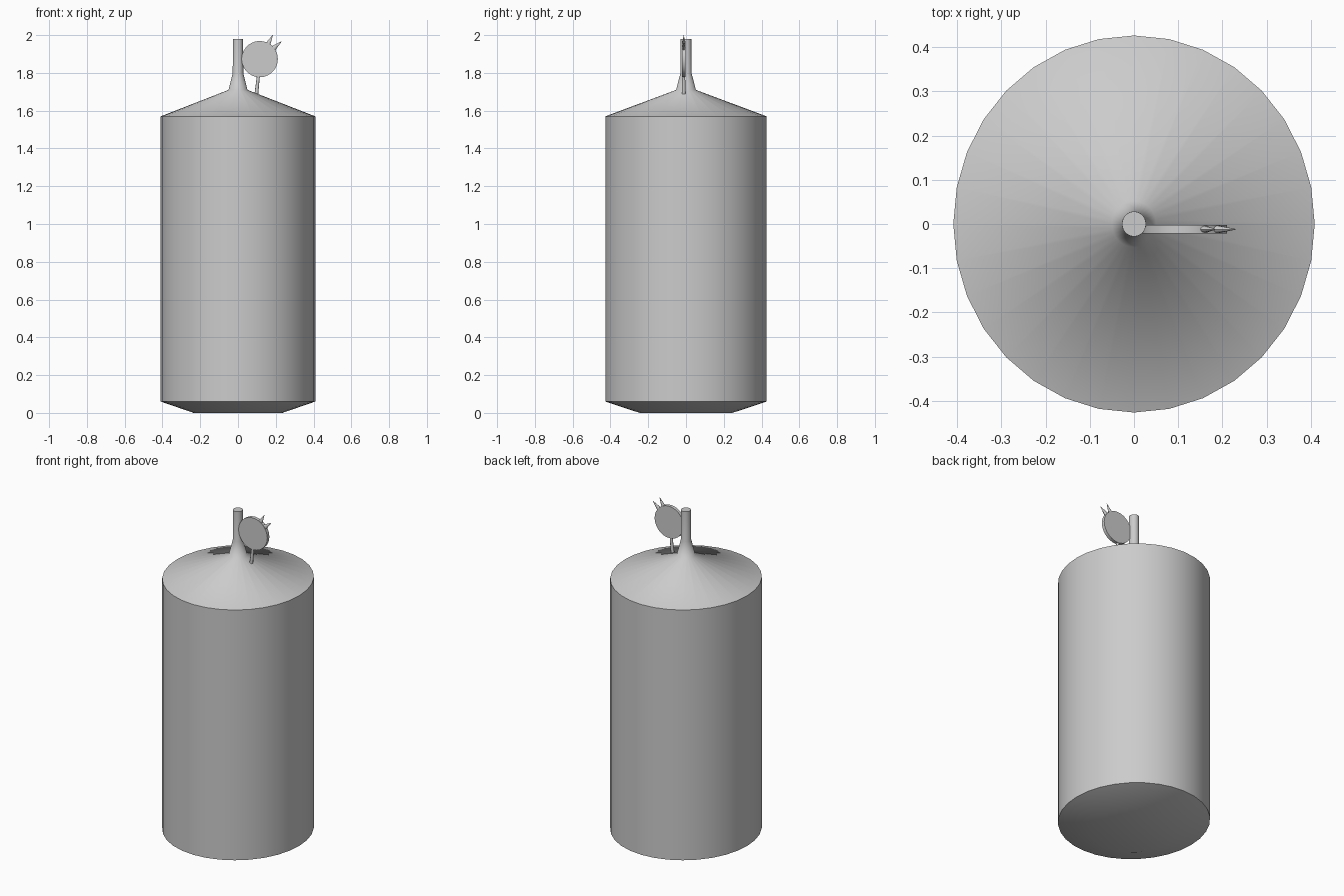
import bpy, bmesh, math
from mathutils import Vector, Matrix

if "Cube" in bpy.data.objects:
    bpy.data.objects.remove(bpy.data.objects["Cube"])


def finish(name, bm, angle=None):
    bmesh.ops.recalc_face_normals(bm, faces=bm.faces)
    mesh = bpy.data.meshes.new(name)
    bm.to_mesh(mesh)
    bm.free()
    obj = bpy.data.objects.new(name, mesh)
    bpy.context.collection.objects.link(obj)
    bpy.ops.object.select_all(action='DESELECT')
    obj.select_set(True)
    bpy.context.view_layer.objects.active = obj
    if angle is None:
        bpy.ops.object.shade_smooth()
    else:
        bpy.ops.object.shade_smooth_by_angle(angle=math.radians(angle))
    return obj


def lathe(name, profile, sides, sy=1.0, angle=None):
    bm = bmesh.new()
    rings = []
    for r, z in profile:
        rings.append([bm.verts.new((r * math.cos(2 * math.pi * i / sides),
                                    sy * r * math.sin(2 * math.pi * i / sides), z))
                      for i in range(sides)])
    for a, b in zip(rings, rings[1:]):
        for i in range(sides):
            j = (i + 1) % sides
            bm.faces.new((a[i], a[j], b[j], b[i]))
    bm.faces.new(rings[0])
    bm.faces.new(rings[-1])
    return finish(name, bm, angle)


def taper(name, p0, p1, r0, r1, sides, flat=1.0):
    """Cone or cylinder from p0 to p1, flattened along y."""
    p0, p1 = Vector(p0), Vector(p1)
    d = p1 - p0
    bm = bmesh.new()
    bmesh.ops.create_cone(bm, cap_ends=True, segments=sides, radius1=r0,
                          radius2=r1, depth=d.length)
    turn = d.to_track_quat('Z', 'Y').to_matrix().to_4x4()
    squash = Matrix.Diagonal((1, flat, 1, 1))
    bm.transform(Matrix.Translation((p0 + p1) / 2) @ squash @ turn)
    return finish(name, bm, 40)


# Candle body, sloping top and wick in one lathed, slightly oval form
lathe("candle_body",
      [(0.235, 0.0), (0.409, 0.06), (0.409, 1.57), (0.05, 1.71),
       (0.028, 1.80), (0.027, 1.98)], 32, sy=1.043, angle=60)

# Flat round head of the little pick, beside the wick
Y = -0.012
taper("pick_disc", (0.115, Y - 0.01, 1.873), (0.115, Y + 0.01, 1.873),
      0.096, 0.096, 28)

# Stem set into the sloping top
taper("pick_stem", (0.097, Y, 1.685), (0.108, Y, 1.785), 0.010, 0.008, 10)

# Two pointed spikes on the upper right rim
for i, (base, tip) in enumerate((((0.155, 1.945), (0.184, 2.0)),
                                 ((0.185, 1.928), (0.230, 1.966)))):
    taper(f"pick_spike_{i + 1}", (base[0], Y, base[1]), (tip[0], Y, tip[1]),
          0.015, 0.001, 10, flat=0.65)
